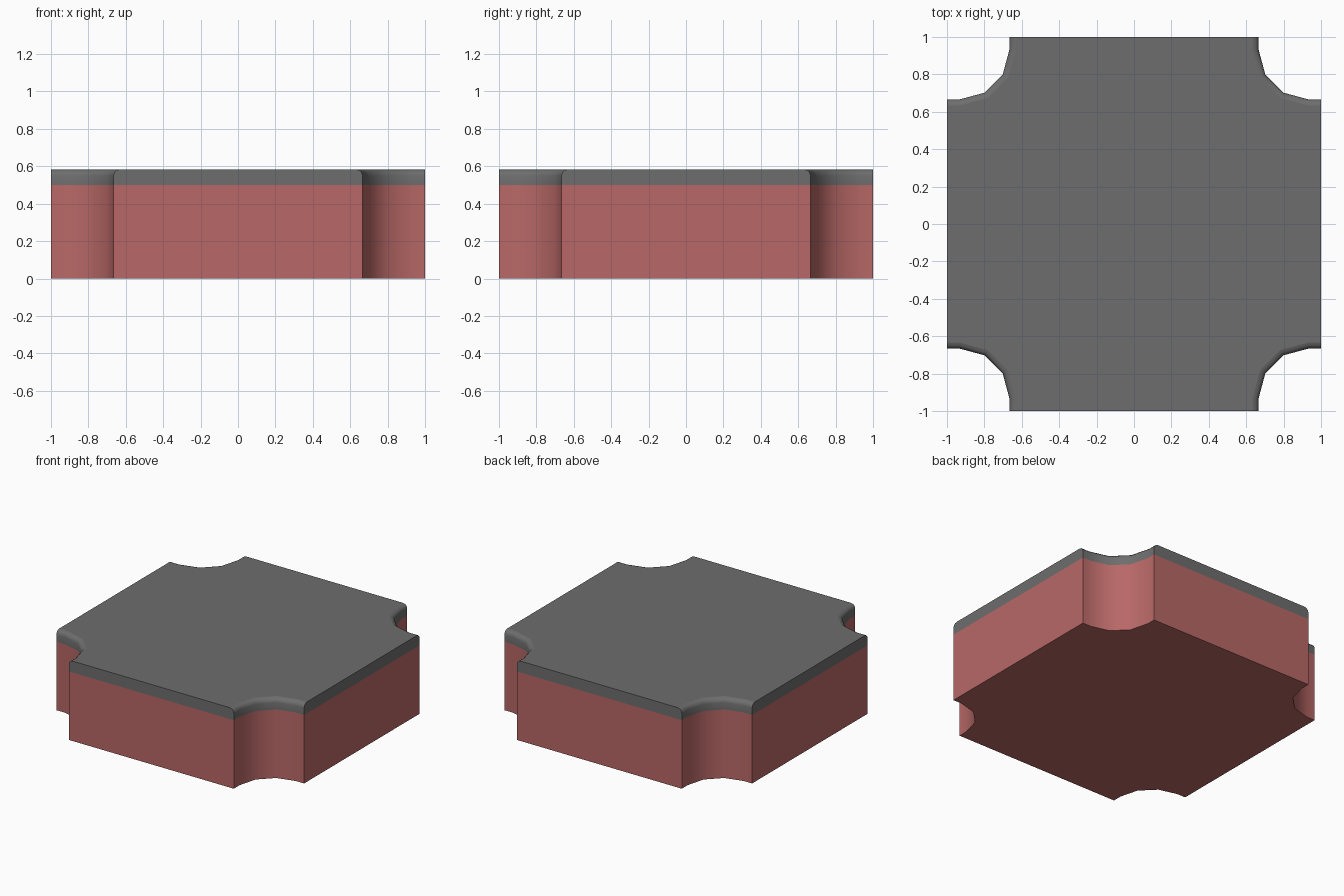
import bpy, bmesh
from math import sin, cos, pi, radians

if "Cube" in bpy.data.objects:
    bpy.data.objects.remove(bpy.data.objects["Cube"])

CENTRE = 0.933   # centre of each corner notch arc
RADIUS = 0.267   # notch radius
ROUND = 0.033    # rounding of the upper notch edges
TOP = 0.583


def outline(inset):
    """Square with four scooped corners, counter-clockwise."""
    r = RADIUS + inset
    arc = [(CENTRE - r * cos(a), CENTRE - r * sin(a))
           for a in (pi / 2, pi / 3, pi / 6, 0)]
    corner = [(1, CENTRE - r)] + arc + [(CENTRE - r, 1)]
    points = []
    for _ in range(4):
        points += corner
        corner = [(-y, x) for x, y in corner]
    return points


def material(name, color):
    mat = bpy.data.materials.new(name)
    mat.diffuse_color = (*color, 1)
    mat.use_nodes = True
    mat.node_tree.nodes["Principled BSDF"].inputs["Base Color"].default_value = mat.diffuse_color
    return mat


def loft(name, layers, mat, close_top):
    """Skin stacked outlines and close one end."""
    bm = bmesh.new()
    rings = [[bm.verts.new((x, y, z)) for x, y in outline(inset)]
             for z, inset in layers]
    n = len(rings[0])
    for low, high in zip(rings, rings[1:]):
        for i in range(n):
            j = (i + 1) % n
            bm.faces.new((low[i], low[j], high[j], high[i]))
    end = bm.faces.new(rings[-1] if close_top else rings[0][::-1])
    for edge in end.edges:
        edge.smooth = False
    mesh = bpy.data.meshes.new(name)
    bm.to_mesh(mesh)
    bm.free()
    obj = bpy.data.objects.new(name, mesh)
    bpy.context.collection.objects.link(obj)
    mesh.materials.append(mat)
    bpy.ops.object.select_all(action='DESELECT')
    obj.select_set(True)
    bpy.context.view_layer.objects.active = obj
    bpy.ops.object.shade_smooth_by_angle(angle=radians(40))
    return obj


# Red body, open where the cap continues it
loft("body", [(0, 0), (0.5, 0)],
     material("red", (0.48, 0.14, 0.135)), close_top=False)

# Dark cap with rounded notch edges
steps = [k * pi / 6 for k in range(4)]
rounding = [(TOP - ROUND + ROUND * sin(a), ROUND * (1 - cos(a))) for a in steps]
loft("cap", [(0.5, 0)] + rounding,
     material("dark_grey", (0.155, 0.155, 0.155)), close_top=True)
